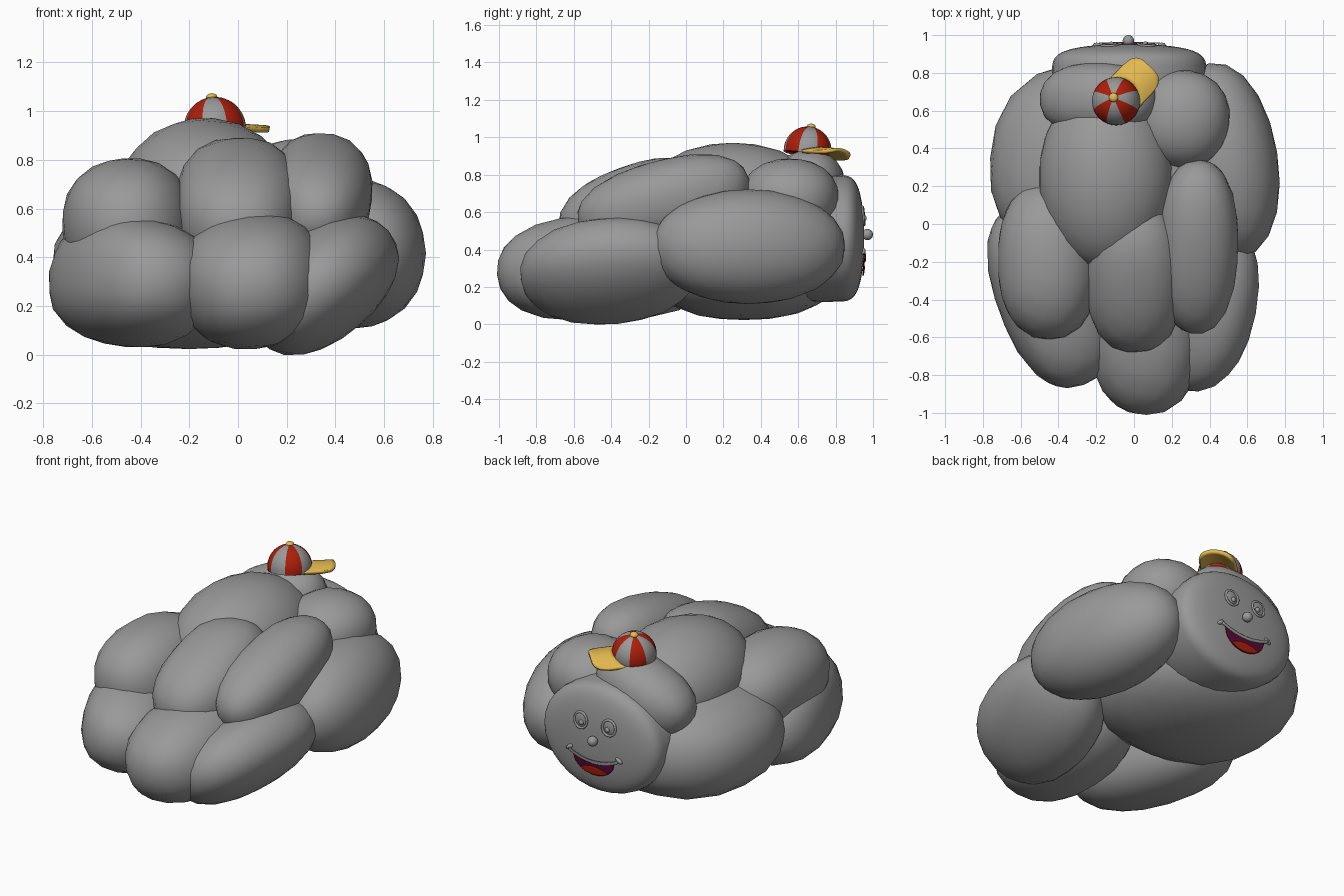
import bpy, bmesh, math
from mathutils import Matrix, Vector, Euler

if "Cube" in bpy.data.objects:
    bpy.data.objects.remove(bpy.data.objects["Cube"])


def mat(name, r, g, b):
    m = bpy.data.materials.new(name)
    m.diffuse_color = (r, g, b, 1)
    m.use_nodes = True
    m.node_tree.nodes["Principled BSDF"].inputs["Base Color"].default_value = m.diffuse_color
    return m


GREY = mat("soft grey", 0.32, 0.32, 0.32)
RED = mat("red", 0.42, 0.013, 0.003)
YELLOW = mat("yellow", 0.78, 0.49, 0.08)
PURPLE = mat("dark purple", 0.10, 0.003, 0.035)


def finish(bm, name, mats, matrix=None):
    bmesh.ops.recalc_face_normals(bm, faces=bm.faces)
    if matrix is not None:
        bm.transform(matrix)
    for f in bm.faces:
        f.smooth = True
    me = bpy.data.meshes.new(name)
    bm.to_mesh(me)
    bm.free()
    for m in mats:
        me.materials.append(m)
    ob = bpy.data.objects.new(name, me)
    bpy.context.collection.objects.link(ob)
    return ob


def blob(name, c, r, rot=(0, 0, 0), p=2.0, sub=3, m=GREY, base=None):
    """Rotated ellipsoid, boxier for p above 2; rot in degrees."""
    bm = bmesh.new()
    bmesh.ops.create_icosphere(bm, subdivisions=sub, radius=1.0)
    for v in bm.verts:
        v.co *= 1.005 / sum(abs(a) ** p for a in v.co) ** (1 / p)
    e = Euler([math.radians(a) for a in rot]).to_matrix().to_4x4()
    mx = Matrix.Translation(c) @ e @ Matrix.Diagonal((*r, 1))
    return finish(bm, name, [m], base @ mx if base else mx)


def patch(name, f, nu, nv, m, base=None, thick=0.0):
    """Grid surface from f(u, v), u in -1..1 and v in 0..1."""
    bm = bmesh.new()
    g = [[bm.verts.new(f(-1 + 2 * i / nu, j / nv)) for j in range(nv + 1)]
         for i in range(nu + 1)]
    for i in range(nu):
        for j in range(nv):
            bm.faces.new((g[i][j], g[i + 1][j], g[i + 1][j + 1], g[i][j + 1]))
    bmesh.ops.remove_doubles(bm, verts=bm.verts, dist=1e-5)
    ob = finish(bm, name, [m], base)
    if thick:
        s = ob.modifiers.new("thickness", 'SOLIDIFY')
        s.thickness = thick
        s.offset = 0
    return ob


# Cloud body: overlapping puffs (centre, radii, rotation, boxiness)
puffs = {
    "crown_puff": ((-.145, .25, .65), (.36, .50, .32), (0, -8, 0), 2.0),
    "upper_front_puff": ((.005, -.27, .61), (.26, .42, .24), (20, 0, 0), 2.4),
    "upper_right_puff": ((.335, -.12, .66), (.215, .47, .215), (15, 5, 0), 2.3),
    "upper_left_puff": ((-.45, -.19, .53), (.27, .42, .275), (0, -5, 0), 2.3),
    "lower_front_puff": ((.06, -.535, .305), (.305, .475, .275), (5, -8, 0), 2.3),
    "lower_left_puff": ((-.44, -.37, .30), (.285, .51, .265), (0, 10, 20), 2.4),
    "lower_right_puff": ((.35, -.41, .285), (.335, .48, .22), (8, -40, -16), 2.2),
    "right_side_puff": ((.48, .335, .415), (.28, .52, .305), (0, 0, 9), 2.1),
    "left_side_puff": ((-.20, .31, .36), (.56, .54, .335), (0, 0, -4), 2.35),
    "back_left_top_puff": ((-.185, .66, .71), (.32, .195, .195), (0, -20, 0), 2.3),
    "back_right_top_puff": ((.255, .555, .675), (.25, .26, .21), (0, 0, -8), 2.2),
    "core_puff": ((.05, .1, .5), (.42, .6, .28), (0, 0, 0), 2.0),
}
for n, (c, r, rot, p) in puffs.items():
    blob(n, c, r, rot, p)

# Face puff: a shallow disc with a rounded rim, facing the back
FC, FR = Vector((-.025, .735, .46)), Vector((.41, .218, .34))
FLAT = 0.32


def face_y(x, z):
    d = 1 - ((x - FC.x) / FR.x) ** 2 - ((z - FC.z) / FR.z) ** 2
    return FC.y + FR.y * max(d, 0) ** (FLAT / 2)


bm = bmesh.new()
bmesh.ops.create_uvsphere(bm, u_segments=32, v_segments=32, radius=1)
for v in bm.verts:
    x, y, z = v.co
    flat = math.copysign(abs(z) ** FLAT, z) if abs(z) > 1e-4 else 0
    v.co = FC + Vector((FR.x * x, FR.y * flat, FR.z * y))
finish(bm, "face_puff", [GREY])

# Mouth: layered thin plates following the face
MX, MW = -.025, .145


def lip_top(t):
    return .345 + .03 * t * t


def lip_bottom(t):
    return .258 + .117 * (1 - math.sqrt(max(0, 1 - t * t)))


def mouth_layer(name, m, lo, hi, span, off):
    def f(u, v):
        t = u * span
        x, z = MX + MW * t, lo(t) + (hi(t) - lo(t)) * v
        return (x, face_y(x, z) + off, z)
    patch(name, f, 24, 6, m, thick=0.004)


mouth_layer("mouth_inside", PURPLE, lip_bottom, lip_top, 1, .006)
mouth_layer("tongue", RED, lambda t: lip_bottom(t) + .003,
            lambda t: max(lip_bottom(t) + .003, .312 - .05 * t * t), .65, .010)
mouth_layer("upper_lip", GREY, lambda t: lip_top(t) - .010,
            lambda t: lip_top(t) + .010, 1.18, .012)
for s, side in ((-1, "left"), (1, "right")):
    x = MX + s * .172
    blob("mouth_corner_" + side, (x, face_y(x, .39), .392),
         (.026, .016, .013), (0, s * 35, 0), sub=2)
    # Eyes: rim, eyeball and pupil
    x, z = -.03 + s * .098, .58
    y = face_y(x, z)
    blob("eyeball_" + side, (x, y - .004, z), (.044, .012, .048))
    blob("pupil_" + side, (x - s * .008, y + .008, z - .012), (.016, .012, .016), sub=2)

    def rim(u, v, x=x, z=z):
        a, b = math.pi * u, 2 * math.pi * v
        r = .044 + .007 * math.cos(b)
        px, pz = x + r * math.cos(a), z + 1.08 * r * math.sin(a)
        return (px, face_y(px, pz) + .003 + .007 * math.sin(b), pz)
    patch("eye_rim_" + side, rim, 24, 8, GREY)

# Nose
blob("nose", (-.03, .97, .48), (.03, .03, .03))

# Cap: striped dome, button, lining and brim, slightly tilted
CAP = (Matrix.Translation((-.095, .65, .93)) @ Matrix.Rotation(math.radians(-9), 4, 'X')
       @ Matrix.Rotation(math.radians(-6), 4, 'Y'))
bm = bmesh.new()
bmesh.ops.create_uvsphere(bm, u_segments=32, v_segments=16, radius=.128)
bmesh.ops.delete(bm, geom=[v for v in bm.verts if v.co.z < -.03], context='VERTS')
for f in bm.faces:
    c = f.calc_center_median()
    a = math.degrees(math.atan2(c.y, c.x)) % 90
    f.material_index = 1 if 22.5 < a < 67.5 else 0
finish(bm, "cap_dome", [GREY, RED], CAP)

bm = bmesh.new()
bmesh.ops.create_circle(bm, cap_ends=True, segments=32, radius=.122)
finish(bm, "cap_lining", [PURPLE], CAP @ Matrix.Translation((0, 0, -.015)))
blob("cap_button", (0, 0, .128), (.024, .024, .017), m=YELLOW, base=CAP)


def brim(u, v):
    w = .106 * u
    start = math.sqrt(.122 ** 2 - w * w)
    end = .165 + .092 * math.sqrt(max(0, 1 - u ** 4))
    return (start + (end - start) * v, w, .010 - .032 * u * u)


patch("cap_brim", brim, 24, 6, YELLOW,
      CAP @ Matrix.Rotation(math.radians(46), 4, 'Z'), thick=.02)
